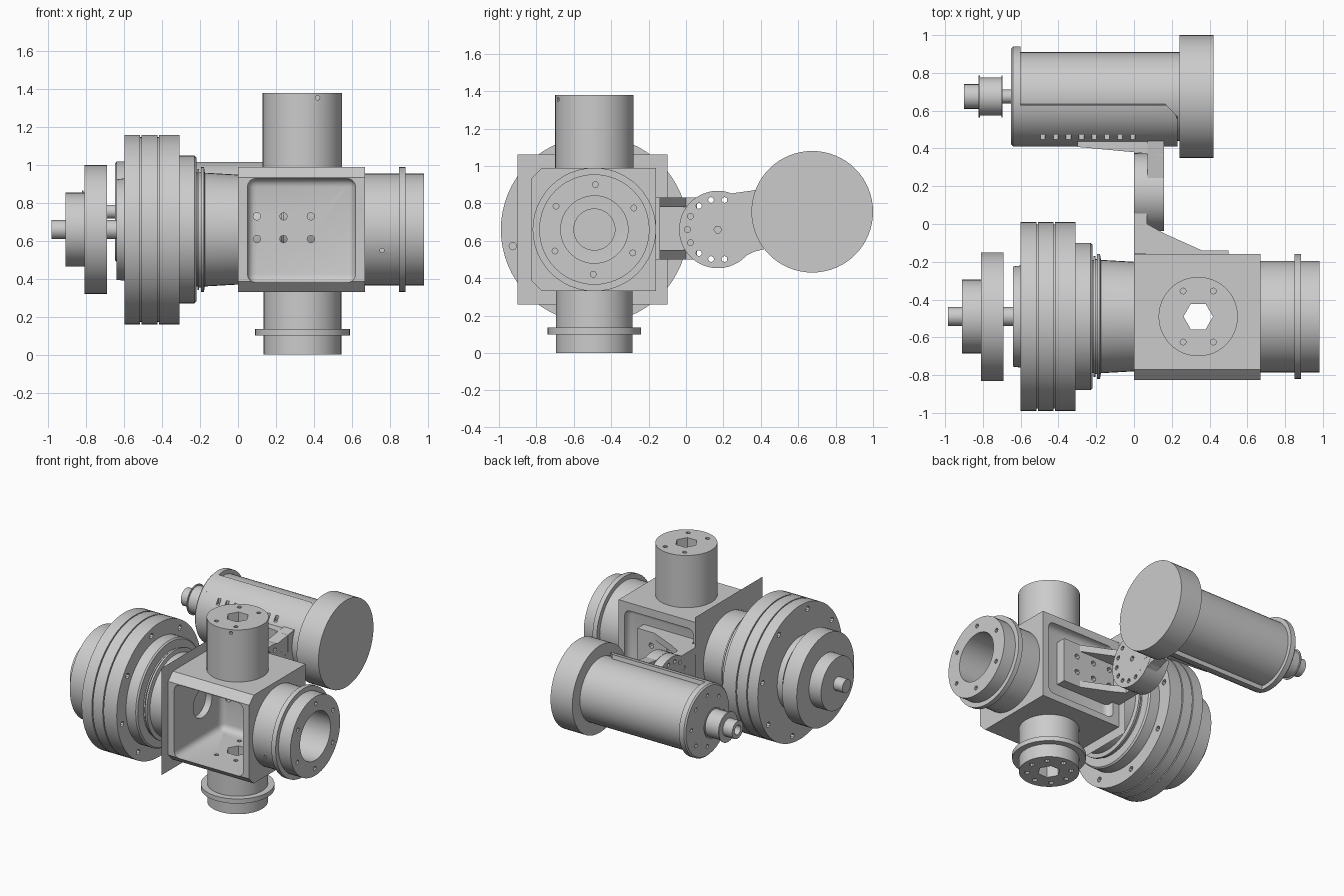
import bpy, bmesh, math
from mathutils import Vector

if "Cube" in bpy.data.objects:
    bpy.data.objects.remove(bpy.data.objects["Cube"])

AY, AZ = -0.49, 0.66          # main horizontal axis
CX = 0.34                     # vertical boss axis
MY, MZ = 0.675, 0.755         # motor axis
KY, KZ = 0.17, 0.66           # knuckle axis


def place(axis, t, u, v):
    return {'x': (t, u, v), 'y': (u, t, v), 'z': (u, v, t)}[axis]


def finish(name, bm, smooth=True):
    bmesh.ops.recalc_face_normals(bm, faces=bm.faces)
    me = bpy.data.meshes.new(name)
    bm.to_mesh(me)
    bm.free()
    ob = bpy.data.objects.new(name, me)
    bpy.context.collection.objects.link(ob)
    if smooth:
        shade(ob)
    return ob


def shade(ob):
    bpy.ops.object.select_all(action='DESELECT')
    ob.select_set(True)
    bpy.context.view_layer.objects.active = ob
    bpy.ops.object.shade_smooth_by_angle(angle=math.radians(25))


def lathe(name, axis, c, profile, segs=48, loop=False, smooth=True):
    """Revolve (position, radius) points about an axis through c."""
    bm = bmesh.new()
    rings = []
    for t, r in profile:
        n = 1 if r == 0 else segs
        rings.append([bm.verts.new(place(axis, t, c[0] + r * math.cos(2 * math.pi * i / segs),
                                         c[1] + r * math.sin(2 * math.pi * i / segs))) for i in range(n)])
    pairs = list(zip(rings, rings[1:] + rings[:1])) if loop else list(zip(rings, rings[1:]))
    for a, b in pairs:
        for i in range(segs):
            j = (i + 1) % segs
            vs = [a[i % len(a)], a[j % len(a)], b[j % len(b)], b[i % len(b)]]
            bm.faces.new(list(dict.fromkeys(vs)))
    return finish(name, bm, smooth)


def rod(name, axis, c, a, b, r, segs=48):
    return lathe(name, axis, c, [(a, 0), (a, r), (b, r), (b, 0)], segs)


def prism(name, axis, pts, a, b):
    bm = bmesh.new()
    lo, hi = [[bm.verts.new(place(axis, t, u, v)) for u, v in pts] for t in (a, b)]
    bm.faces.new(lo)
    bm.faces.new(hi)
    for i in range(len(pts)):
        j = (i + 1) % len(pts)
        bm.faces.new([lo[i], lo[j], hi[j], hi[i]])
    return finish(name, bm, False)


def block(name, lo, hi, bevel=0):
    bm = bmesh.new()
    bmesh.ops.create_cube(bm, size=1)
    for v in bm.verts:
        v.co = Vector([(l + h) / 2 + k * (h - l) for l, h, k in zip(lo, hi, v.co)])
    if bevel:
        bmesh.ops.bevel(bm, geom=bm.edges[:], offset=bevel, segments=4, profile=0.5, affect='EDGES')
    return finish(name, bm, False)


def cut(targets, cutters):
    for ob in targets:
        bpy.context.view_layer.objects.active = ob
        for c in cutters:
            m = ob.modifiers.new("cut", 'BOOLEAN')
            m.operation, m.solver, m.object = 'DIFFERENCE', 'EXACT', c
            bpy.ops.object.modifier_apply(modifier=m.name)
        shade(ob)
    for c in cutters:
        bpy.data.objects.remove(c)


def ring(axis, c, a, b, radius, n, r, phase=0.0):
    """Cutters for a circle of bolt holes."""
    return [rod("cutter", axis, (c[0] + radius * math.cos(phase + 2 * math.pi * i / n),
                                 c[1] + radius * math.sin(phase + 2 * math.pi * i / n)), a, b, r, 8)
            for i in range(n)]


A, V, M, K = (AY, AZ), (CX, AY), (MY, MZ), (KY, KZ)

# Hollow housing with chamfered front edges
housing = prism("housing", 'x', [(-0.77, 0.33), (-0.16, 0.33), (-0.16, 0.99), (-0.77, 0.99),
                                 (-0.825, 0.935), (-0.825, 0.385)], 0, 0.67)
cut([housing], [block("cutter", (0.05, -1.0, 0.38), (0.62, -0.26, 0.93), 0.045),
                block("cutter", (0.05, -0.215, 0.38), (0.62, 0.0, 0.93), 0.045),
                rod("cutter", 'x', A, 0.5, 0.8, 0.18),
                rod("cutter", 'x', A, -0.1, 0.2, 0.11)])

# Thin square sheet behind the housing
bm = bmesh.new()
bm.faces.new([bm.verts.new((-0.004, y, z)) for y, z in
              ((-0.9, 0.26), (-0.1, 0.26), (-0.1, 1.06), (-0.9, 1.06))])
finish("square_sheet", bm, False)

# Vertical bosses, bored right through
top_boss = rod("top_boss", 'z', V, 0.99, 1.38, 0.21)
bottom_boss = lathe("bottom_boss", 'z', V, [(0.33, 0), (0.33, 0.205), (0.135, 0.205), (0.135, 0.25),
                    (0.1, 0.25), (0.1, 0.205), (0, 0.205), (0, 0)])
bolts = [rod("cutter", 'z', (CX + sx * 0.08, AY + sy * 0.135), 0.2, 1.5, 0.016, 8)
         for sx in (-1, 1) for sy in (-1, 1)]
cut([housing, top_boss, bottom_boss], bolts + [rod("cutter", 'z', V, -0.1, 1.5, 0.078, 6)])
cut([bottom_boss], ring('z', V, -0.05, 0.05, 0.15, 8, 0.018))
cut([top_boss], [rod("cutter", 'y', (0.42, 1.355), -0.8, -0.6, 0.012, 8)])

# Right neck tube with collar
right_neck = lathe("right_neck", 'x', A, [(0.67, 0.18), (0.67, 0.295), (0.85, 0.295), (0.85, 0.33),
                   (0.885, 0.33), (0.885, 0.295), (0.982, 0.295), (0.982, 0.18)], loop=True)
cut([right_neck], ring('x', A, 0.93, 1.05, 0.24, 6, 0.016, 0.5)
    + [rod("cutter", 'y', (0.76, 0.55), -0.9, -0.7, 0.012, 8)])

# Left neck with ribs
lathe("left_neck", 'x', A, [(0, 0), (0, 0.29), (-0.175, 0.30), (-0.18, 0.33), (-0.195, 0.33),
      (-0.195, 0.305), (-0.205, 0.305), (-0.205, 0.32), (-0.215, 0.32), (-0.215, 0.3),
      (-0.23, 0.3), (-0.23, 0)])

# Large stepped disc with two seams
drum = lathe("large_disc", 'x', A, [(-0.22, 0), (-0.22, 0.38), (-0.23, 0.39), (-0.31, 0.39), (-0.31, 0.5),
             (-0.418, 0.5), (-0.418, 0.488), (-0.426, 0.488), (-0.426, 0.5), (-0.508, 0.5),
             (-0.508, 0.488), (-0.516, 0.488), (-0.516, 0.5), (-0.6, 0.5), (-0.6, 0.27),
             (-0.64, 0.265), (-0.64, 0)], 64)
cut([drum], ring('x', A, -0.7, -0.55, 0.45, 8, 0.02, 0.2) + ring('x', A, -0.36, -0.27, 0.445, 8, 0.02, 0.2))

# Input pulley and shaft
lathe("input_pulley", 'x', A, [(-0.63, 0), (-0.63, 0.05), (-0.69, 0.05), (-0.69, 0.34), (-0.81, 0.34),
      (-0.81, 0.195), (-0.91, 0.195), (-0.91, 0.05), (-0.985, 0.05), (-0.985, 0)])

# Bracket on the housing back: base plate, two gussets and a web
base = block("bracket_base", (0.06, -0.22, 0.5), (0.5, -0.14, 0.83))
cut([housing, base], [rod("cutter", 'y', (x, z), -0.4, 0.1, 0.02, 8)
                      for x in (0.1, 0.24, 0.385) for z in (0.61, 0.73)])
for side, z in (("lower", 0.5), ("upper", 0.78)):
    prism("bracket_gusset_" + side, 'z', [(0, -0.155), (0.5, -0.155), (0.5, -0.14), (0.36, -0.14), (0.16, -0.05),
          (0.07, 0.0), (0.07, 0.06), (0, 0.06)], z, z + 0.05)
block("bracket_web", (0.005, -0.16, 0.52), (0.065, 0.06, 0.81))

# Swivel knuckle discs and the arm to the motor
inner = rod("knuckle_inner", 'x', K, 0.0, 0.07, 0.205)
outer = rod("knuckle_outer", 'x', K, 0.07, 0.16, 0.207)
cut([inner, outer], ring('x', K, -0.1, 0.3, 0.162, 14, 0.016) + [rod("cutter", 'x', K, 0.1, 0.3, 0.02, 6)])
prism("motor_arm", 'x', [(0.22, 0.85), (0.44, 0.88), (0.44, 0.56), (0.36, 0.54), (0.22, 0.47)], 0.071, 0.159)
prism("motor_pad", 'z', [(0.16, 0.36), (0.0, 0.38), (-0.3, 0.408), (-0.3, 0.45), (0.16, 0.45)], 0.62, 0.87)

# Motor body, front cap and rear cap
lathe("motor_body", 'x', M, [(-0.6, 0), (-0.6, 0.235), (0.25, 0.235), (0.25, 0)])
cap = lathe("motor_end_plate", 'x', M, [(-0.6, 0), (-0.6, 0.265), (-0.64, 0.265), (-0.65, 0.255), (-0.65, 0)])
cut([cap], ring('x', M, -0.7, -0.63, 0.19, 8, 0.015))
rod("motor_rear_cap", 'x', M, 0.24, 0.42, 0.325, 64)

# Half shell round the motor with chamfered corner and vent slots
bm = bmesh.new()
rows = []
N = 28
for i in range(N + 1):
    a = math.radians(100 + 160 * i / N)
    row = []
    for r in (0.23, 0.265):
        y, z = MY + r * math.cos(a), MZ + r * math.sin(a)
        row += [bm.verts.new((x, y, z)) for x in (-0.6, 0.23 - max(0, y - 0.57))]
    rows.append([row[0], row[1], row[3], row[2]])
for p, q in zip(rows, rows[1:]):
    for k in range(4):
        m = (k + 1) % 4
        bm.faces.new([p[k], p[m], q[m], q[k]])
bm.faces.new(rows[0])
bm.faces.new(rows[-1])
shell = finish("motor_shell", bm)
cut([shell], [block("cutter", (-0.495 + 0.068 * i, 0.36, 0.89), (-0.47 + 0.068 * i, 0.475, 0.97))
              for i in range(8)])

# Motor shaft and flanged pulley
lathe("motor_pulley", 'x', M, [(-0.64, 0), (-0.64, 0.036), (-0.695, 0.036), (-0.695, 0.11), (-0.702, 0.11),
      (-0.702, 0.1), (-0.815, 0.1), (-0.815, 0.11), (-0.822, 0.11), (-0.822, 0.065),
      (-0.9, 0.065), (-0.9, 0.035), (-0.85, 0.035), (-0.85, 0)])
